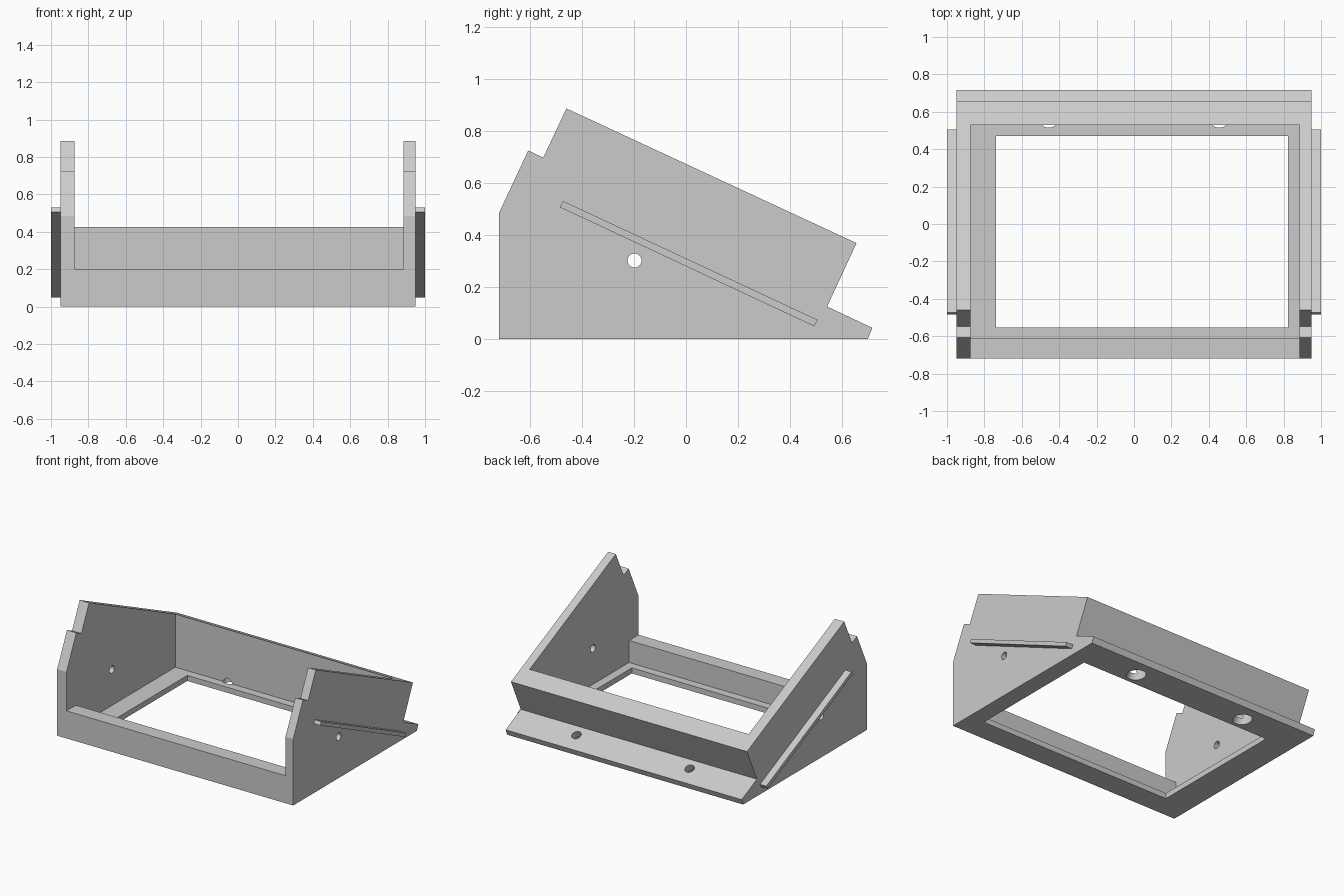
import bpy, bmesh, math
from mathutils import Matrix, Vector

if "Cube" in bpy.data.objects:
    bpy.data.objects.remove(bpy.data.objects["Cube"])

grey = bpy.data.materials.new("plain grey")
grey.diffuse_color = (0.6, 0.6, 0.6, 1)
grey.use_nodes = True
grey.node_tree.nodes["Principled BSDF"].inputs["Base Color"].default_value = grey.diffuse_color


def finish(name, bm):
    bmesh.ops.recalc_face_normals(bm, faces=bm.faces)
    me = bpy.data.meshes.new(name)
    bm.to_mesh(me)
    bm.free()
    me.materials.append(grey)
    ob = bpy.data.objects.new(name, me)
    bpy.context.collection.objects.link(ob)
    return ob


def extrude_x(name, profile, x0, x1):
    """Side profile of (y, z) points swept from x0 to x1."""
    bm = bmesh.new()
    face = bm.faces.new([bm.verts.new((x0, y, z)) for y, z in profile])
    geo = bmesh.ops.extrude_face_region(bm, geom=[face])["geom"]
    verts = [g for g in geo if isinstance(g, bmesh.types.BMVert)]
    bmesh.ops.translate(bm, verts=verts, vec=(x1 - x0, 0, 0))
    return finish(name, bm)


def cylinder(name, radius, start, end):
    start, end = Vector(start), Vector(end)
    axis = end - start
    bm = bmesh.new()
    bmesh.ops.create_cone(
        bm, cap_ends=True, segments=32, radius1=radius, radius2=radius, depth=axis.length,
        matrix=Matrix.Translation((start + end) / 2) @ axis.to_track_quat('Z', 'Y').to_matrix().to_4x4())
    return finish(name, bm)


def cut(target, cutter):
    cutter.hide_render = True
    mod = target.modifiers.new("cut", 'BOOLEAN')
    mod.operation, mod.solver, mod.object = 'DIFFERENCE', 'EXACT', cutter
    bpy.context.view_layer.objects.active = target
    bpy.ops.object.modifier_apply(modifier=mod.name)
    bpy.data.objects.remove(cutter)


# Wedge body with notched front edges and a sloping rear flange
body = extrude_x("tray_body", [
    (-0.72, 0), (0.70, 0), (0.717, 0.042), (0.543, 0.124), (0.656, 0.368),
    (-0.46, 0.886), (-0.549, 0.697), (-0.607, 0.724), (-0.72, 0.483)], -0.95, 0.948)

# Open interior above a thin floor, with a low front wall
cut(body, extrude_x("interior_cutter", [
    (-1, 0.2), (-0.612, 0.2), (-0.612, 0.04), (0.53, 0.04), (0.53, 1.5), (-1, 1.5)],
    -0.875, 0.886))

# Floor opening
cut(body, extrude_x("opening_cutter", [
    (-0.553, -0.2), (0.47, -0.2), (0.47, 0.2), (-0.553, 0.2)], -0.737, 0.823))

# Pivot hole through both side walls
cut(body, cylinder("pivot_cutter", 0.027, (-1.2, -0.198, 0.301), (1.2, -0.198, 0.301)))

# Counterbored screw holes square to the flange slope
slope = math.atan2(0.518, 1.116)
normal = Vector((0, math.sin(slope), math.cos(slope)))
for x in (-0.455, 0.455):
    top = Vector((x, 0.608, 0.093))
    cut(body, cylinder("screw_cutter", 0.033, top + normal * 0.1, top - normal * 0.3))
    cut(body, cylinder("screw_head_cutter", 0.062, top - normal * 0.05, top - normal * 0.3))

# Sloping guide rails on the outer sides
rail = [(-0.485, 0.506), (0.493, 0.048), (0.506, 0.073), (-0.473, 0.53)]
extrude_x("left_rail", rail, -1.0, -0.95)
extrude_x("right_rail", rail, 0.948, 1.0)

# Smooth hole walls, crisp edges elsewhere
bpy.ops.object.select_all(action='DESELECT')
body.select_set(True)
bpy.context.view_layer.objects.active = body
bpy.ops.object.shade_smooth_by_angle(angle=math.radians(25))
